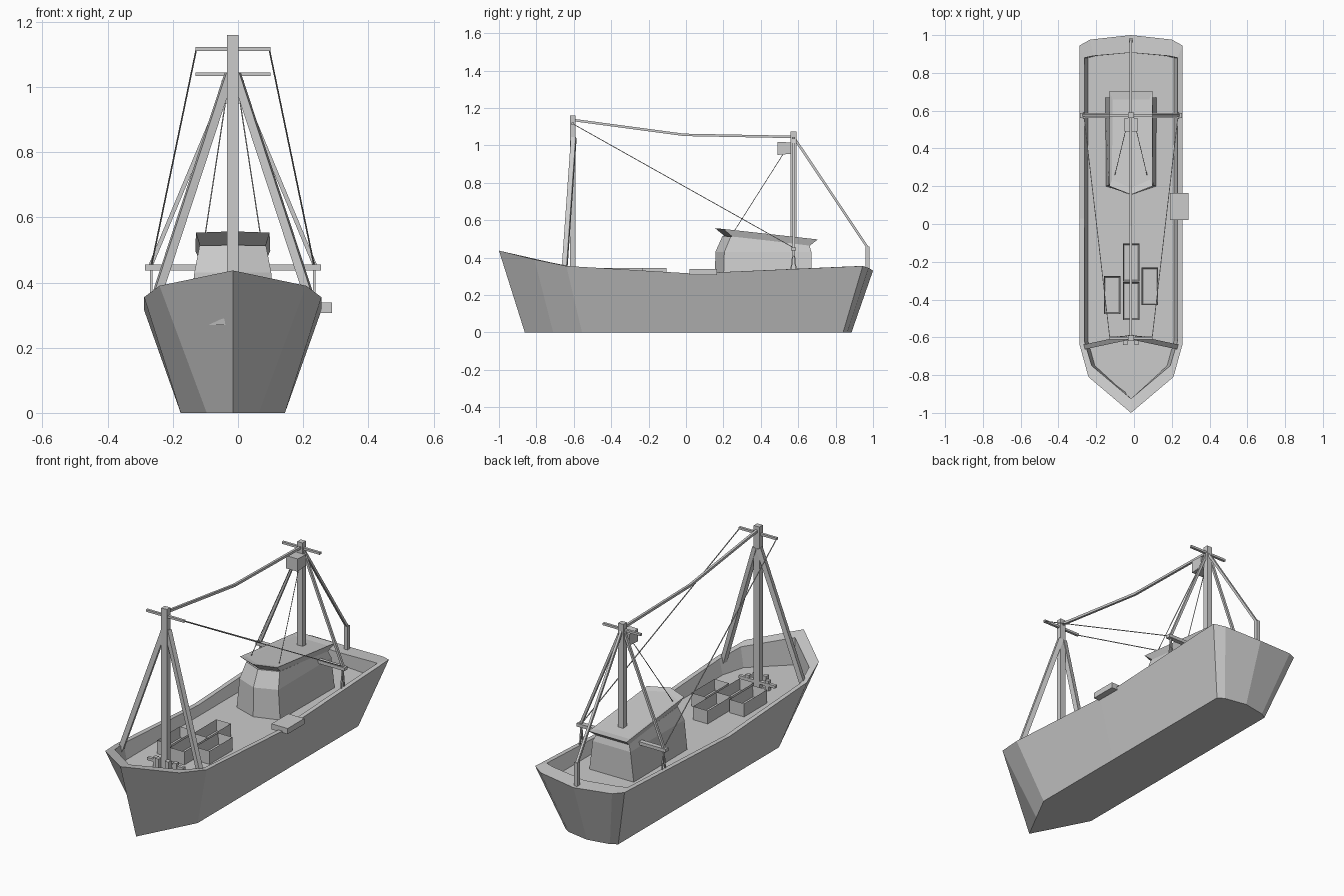
import bpy, bmesh
from mathutils import Vector

if "Cube" in bpy.data.objects:
    bpy.data.objects.remove(bpy.data.objects["Cube"])

CX = -0.016  # centreline of the boat


def finish(name, bm):
    bmesh.ops.recalc_face_normals(bm, faces=bm.faces)
    me = bpy.data.meshes.new(name)
    bm.to_mesh(me)
    bm.free()
    ob = bpy.data.objects.new(name, me)
    bpy.context.collection.objects.link(ob)
    return ob


def loft(name, rings):
    """Skin half outlines (first and last point on the centreline), mirrored."""
    bm = bmesh.new()
    loops = []
    for half in rings:
        pts = half + [(-x, y, z) for x, y, z in half[-2:0:-1]]
        loops.append([bm.verts.new((x + CX, y, z)) for x, y, z in pts])
    for a, b in zip(loops, loops[1:]):
        for i in range(len(a)):
            j = (i + 1) % len(a)
            bm.faces.new((a[i], a[j], b[j], b[i]))
    bm.faces.new(loops[0])
    bm.faces.new(loops[-1])
    return finish(name, bm)


def box(name, x0, x1, y0, y1, z0, z1):
    bm = bmesh.new()
    bmesh.ops.create_cube(bm, size=1)
    for v in bm.verts:
        v.co = ((x0 + x1) / 2 + v.co.x * (x1 - x0) + CX,
                (y0 + y1) / 2 + v.co.y * (y1 - y0),
                (z0 + z1) / 2 + v.co.z * (z1 - z0))
    return finish(name, bm)


def beam(name, a, b, w):
    """Square bar of width w from a to b."""
    a, b = Vector(a), Vector(b)
    d = b - a
    rot = d.to_track_quat('Z', 'Y')
    bm = bmesh.new()
    bmesh.ops.create_cube(bm, size=1)
    off = Vector((CX, 0, 0))
    for v in bm.verts:
        v.co = (a + b) / 2 + off + rot @ Vector((v.co.x * w, v.co.y * w, v.co.z * d.length))
    return finish(name, bm)


# hull with gunwale, bulwark and deck
DECK = 0.27
keel = [(0, -.862, 0), (.08, -.71, 0), (.16, -.556, 0), (.16, 0, 0),
        (.16, .84, 0), (.125, .862, 0), (0, .885, 0)]
rim = [(0, -1, .437), (.225, -.81, .39), (.272, -.64, .355), (.272, .03, .315),
       (.272, .945, .355), (.217, .976, .345), (0, 1, .33)]
inner = [(0, -.925, .42), (.208, -.75, .38), (.247, -.62, .353), (.247, .03, .315),
         (.247, .88, .353), (.2, .89, .348), (0, .907, .335)]
deck = [(x * .92, y, DECK) for x, y, z in inner]
loft("hull", [keel, rim, inner, deck])

# wheelhouse and its flared sloping roof
loft("wheelhouse", [
    [(0, .155, DECK), (.132, .2, DECK), (.135, .67, DECK), (0, .67, DECK)],
    [(0, .157, .43), (.118, .205, .43), (.115, .67, .43), (0, .67, .43)],
    [(0, .195, .515), (.102, .24, .513), (.1, .66, .467), (0, .66, .467)]])
loft("wheelhouse_roof", [
    [(0, .21, .512), (.1, .25, .51), (.098, .655, .458), (0, .655, .458)],
    [(0, .155, .557), (.113, .2, .553), (.115, .705, .497), (0, .705, .497)],
    [(0, .19, .548), (.1, .235, .544), (.098, .66, .495), (0, .66, .495)]])

# masts, crosstrees and stern post
box("fore_mast", -.017, .017, -.62, -.59, DECK, 1.16)
box("aft_mast", -.016, .016, .56, .59, DECK, 1.075)
box("fore_crosstree", -.115, .115, -.612, -.598, 1.11, 1.122)
box("aft_crosstree", -.115, .115, .568, .582, 1.033, 1.045)
box("stern_post", -.01, .01, .96, .982, .32, .46)

# gallows bar beside the wheelhouse
box("gallows_bar", -.27, .27, .562, .588, .437, .455)

for s, side in ((-1, "left"), (1, "right")):
    # mast legs and stays
    beam("fore_mast_leg_" + side, (s * .01, -.6, 1.04), (s * .243, -.65, .33), .026)
    beam("aft_mast_leg_" + side, (s * .01, .575, 1.03), (s * .255, .575, .445), .013)
    for e in (-1, 1):
        beam("gallows_post_" + side, (s * .25, .575, .445),
             (s * .25, .575 + e * .014, .33), .007)
    # rigging lines
    beam("long_line_" + side, (s * .112, -.605, 1.115), (s * .25, .58, .45), .004)
    beam("lamp_line_" + side, (s * .02, .53, .97), (s * .085, .26, .545), .003)
    # mooring bitts beside the fore mast
    box("bitt_" + side, s * .03 - .011, s * .03 + .011, -.64, -.615, DECK, .335)
    box("bitt_outer_" + side, s * .06 - .011, s * .06 + .011, -.615, -.593, DECK, .325)
box("bitt_rail", -.11, .11, -.61, -.592, .295, .31)

# boom cable between masts, down to the stern post
path = [(0, -.6, 1.135), (0, -.01, 1.056), (0, .575, 1.045), (0, .97, .455)]
for i, (a, b) in enumerate(zip(path, path[1:])):
    beam("mast_cable_%d" % (i + 1), a, b, .013)

# lamp box on the aft mast
lamp = box("lamp_box", -.035, .035, .49, .562, .955, 1.015)
for v in lamp.data.vertices:
    if v.co.y < .52:
        v.co.z += .004 if v.co.z > .98 else -.006

# side platform over the right gunwale
box("side_platform", .206, .304, .02, .165, .307, .338)

# open fish crates on deck
for i, (x, y) in enumerate(((-.1, -.376), (.001, -.204), (.001, -.408), (.1, -.33))):
    hx, hy, t = .044, .1, .01
    crate = box("crate_%d" % (i + 1), x - hx, x + hx, y - hy, y + hy, DECK, .343)
    bm = bmesh.new()
    bm.from_mesh(crate.data)
    top = max(bm.faces, key=lambda f: f.calc_center_median().z)
    bmesh.ops.inset_region(bm, faces=[top], thickness=t)
    bmesh.ops.translate(bm, verts=top.verts, vec=(0, 0, -.058))
    bm.to_mesh(crate.data)
    bm.free()
